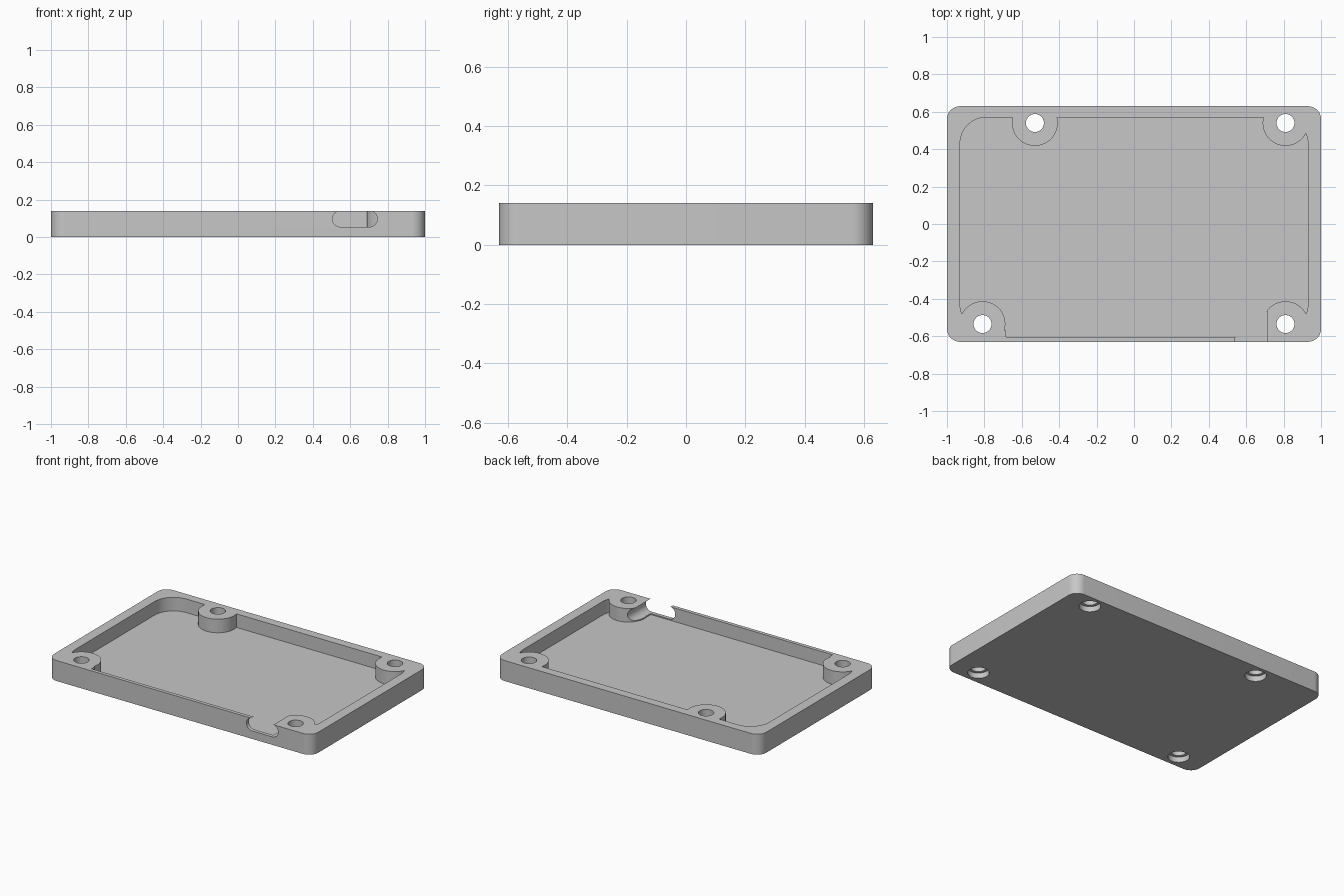
import bpy
import bmesh
from math import pi, cos, sin, radians

cube = bpy.data.objects.get("Cube")
if cube:
    bpy.data.objects.remove(cube, do_unlink=True)

HEIGHT, FLOOR = 0.14, 0.047
SCREWS = [(-0.53, 0.54), (0.81, 0.54), (0.81, -0.535), (-0.81, -0.535)]

grey = bpy.data.materials.new("plain grey")
grey.use_nodes = True
colour = (0.57, 0.57, 0.57, 1)
grey.diffuse_color = colour
grey.node_tree.nodes["Principled BSDF"].inputs["Base Color"].default_value = colour


def rounded_rect(x0, x1, y0, y1, r, steps=12):
    """Outline of a rectangle with rounded corners, counter-clockwise."""
    centres = [(x1 - r, y1 - r), (x0 + r, y1 - r), (x0 + r, y0 + r), (x1 - r, y0 + r)]
    return [(cx + r * cos((q + i / steps) * pi / 2), cy + r * sin((q + i / steps) * pi / 2))
            for q, (cx, cy) in enumerate(centres) for i in range(steps + 1)]


def circle(x, y, r, steps=64):
    return [(x + r * cos(2 * pi * i / steps), y + r * sin(2 * pi * i / steps))
            for i in range(steps)]


def prism(name, outline, z0, z1):
    bm = bmesh.new()
    base = bm.faces.new([bm.verts.new((x, y, z0)) for x, y in outline])
    top = bmesh.ops.extrude_face_region(bm, geom=[base])["geom"]
    bmesh.ops.translate(bm, vec=(0, 0, z1 - z0),
                        verts=[v for v in top if isinstance(v, bmesh.types.BMVert)])
    bmesh.ops.remove_doubles(bm, verts=bm.verts, dist=1e-5)
    bmesh.ops.recalc_face_normals(bm, faces=bm.faces)
    mesh = bpy.data.meshes.new(name)
    bm.to_mesh(mesh)
    bm.free()
    obj = bpy.data.objects.new(name, mesh)
    bpy.context.collection.objects.link(obj)
    mesh.materials.append(grey)
    return obj


def cut(target, cutter):
    """Subtract the cutter from the target, then discard it."""
    cutter.hide_render = True
    mod = target.modifiers.new("cut", 'BOOLEAN')
    mod.operation, mod.solver, mod.object = 'DIFFERENCE', 'EXACT', cutter
    bpy.context.view_layer.objects.active = target
    bpy.ops.object.modifier_apply(modifier=mod.name)
    bpy.data.objects.remove(cutter, do_unlink=True)


# Solid tray block
tray = prism("tray", rounded_rect(-1, 1, -0.63, 0.63, 0.07), 0, HEIGHT)

# Rounded pocket, leaving a round boss standing at each screw
pocket = prism("pocket_cutter", rounded_rect(-0.93, 0.93, -0.57, 0.57, 0.14), FLOOR, 0.2)
for x, y in SCREWS:
    cut(pocket, prism("boss_cutter", circle(x, y, 0.122), 0, 0.3))
cut(tray, pocket)

# Thinner front wall between the two front bosses
recess = [(-0.685, -0.605), (0.69, -0.605), (0.69, -0.54), (-0.685, -0.54)]
cut(tray, prism("recess_cutter", recess, FLOOR, 0.2))

# Cable slot through the front wall, grazing the neighbouring boss
slot = prism("slot_cutter", rounded_rect(0.505, 0.745, 0.0545, 0.1408, 0.043), 0.3, 0.7)
slot.rotation_euler.x = radians(90)
bpy.context.view_layer.update()
cut(tray, slot)

# Screw holes, counterbored from below
for x, y in SCREWS:
    cut(tray, prism("hole_cutter", circle(x, y, 0.048), -0.1, 0.3))
    cut(tray, prism("counterbore_cutter", circle(x, y, 0.067), -0.1, 0.037))

# Smooth curved walls with sharp rims
bpy.ops.object.select_all(action='DESELECT')
tray.select_set(True)
bpy.context.view_layer.objects.active = tray
bpy.ops.object.shade_smooth_by_angle(angle=radians(30))
